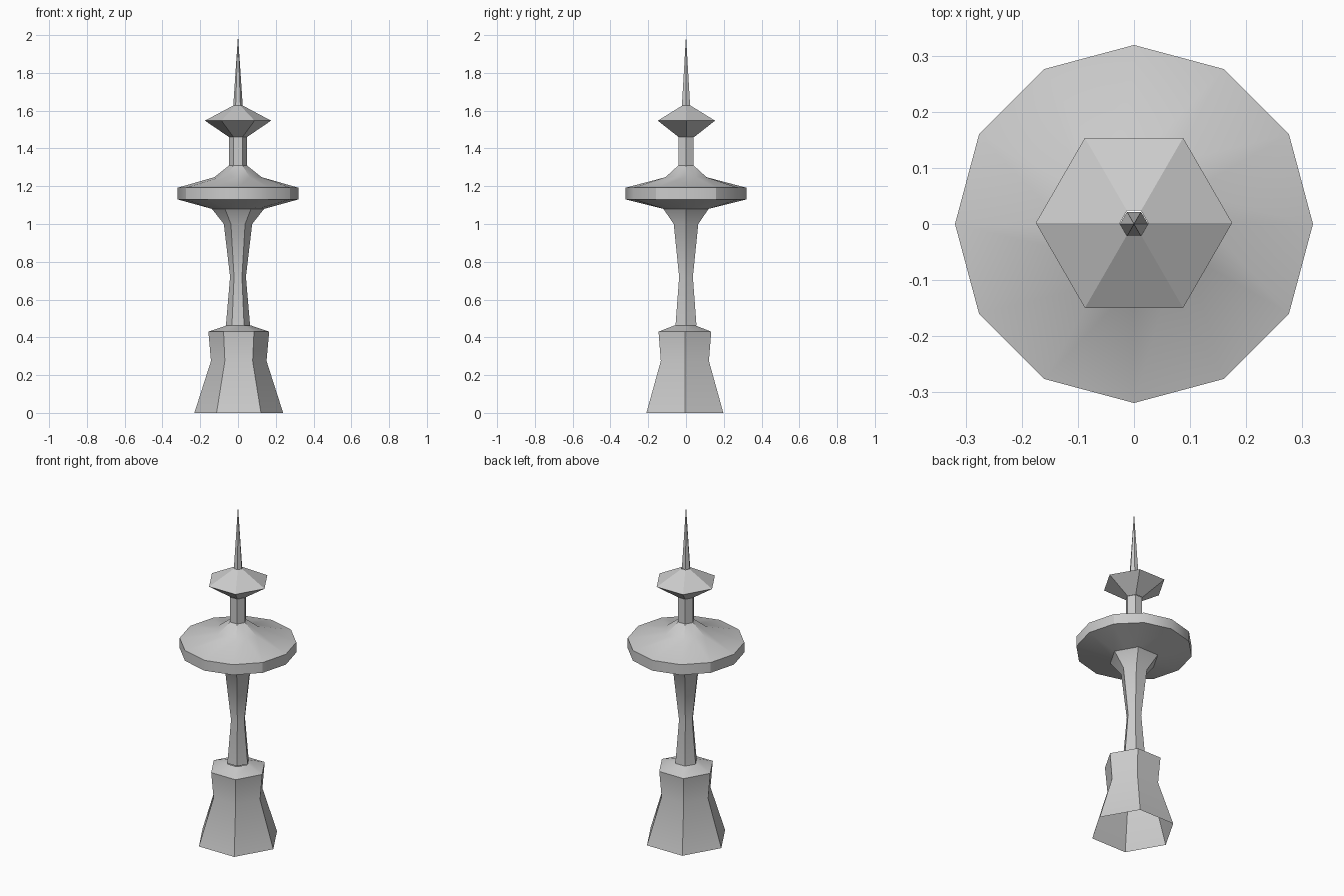
import bpy, math

if "Cube" in bpy.data.objects:
    bpy.data.objects.remove(bpy.data.objects["Cube"])

grey = bpy.data.materials.new("light grey")
grey.diffuse_color = (0.6, 0.6, 0.6, 1)
grey.use_nodes = True
grey.node_tree.nodes["Principled BSDF"].inputs["Base Color"].default_value = grey.diffuse_color


def lathe(name, rings, sides=6, center=(0, 0)):
    """Stack rings (radius, z, hexagonal?) into a faceted shell; radius 0 makes a tip."""
    verts, loops, faces = [], [], []
    for radius, z, hexagonal in rings:
        loop = []
        for i in range(1 if radius == 0 else sides):
            a = 2 * math.pi * i / sides
            # On a 12-sided ring, odd points drop to the middle of a hexagon side
            r = radius * math.cos(math.pi / 6) if hexagonal and sides == 12 and i % 2 else radius
            loop.append(len(verts))
            verts.append((center[0] + r * math.cos(a), center[1] + r * math.sin(a), z))
        loops.append(loop)
    for low, high in zip(loops, loops[1:]):
        for i in range(sides):
            j = (i + 1) % sides
            if len(high) == 1:
                faces.append((low[i], low[j], high[0]))
            else:
                faces.append((low[i], low[j], high[j], high[i]))
    mesh = bpy.data.meshes.new(name)
    mesh.from_pydata(verts, [], faces)
    mesh.materials.append(grey)
    obj = bpy.data.objects.new(name, mesh)
    bpy.context.collection.objects.link(obj)
    bpy.ops.object.select_all(action='DESELECT')
    obj.select_set(True)
    bpy.context.view_layer.objects.active = obj
    bpy.ops.object.shade_smooth_by_angle(angle=math.radians(30))
    return obj


def hexes(*points):
    return [(r, z, True) for r, z in points]


# Flared hollow foot with a sloping shoulder
lathe("base", hexes((0.235, 0), (0.147, 0.275), (0.161, 0.43), (0.064, 0.463)),
      center=(0.004, -0.006))

# Waisted column flaring out under the deck
lathe("shaft", hexes((0.064, 0.463), (0.042, 0.72), (0.075, 1.0), (0.138, 1.08)))

# Twelve-sided observation deck, blending into six-sided collars
lathe("observation_deck",
      [(0.138, 1.08, True), (0.319, 1.13, False), (0.319, 1.192, False),
       (0.125, 1.248, True), (0.047, 1.31, True)], sides=12)

# Narrow neck above the deck
lathe("neck", hexes((0.047, 1.31), (0.047, 1.46)))

# Upper pod
lathe("upper_pod", hexes((0.047, 1.46), (0.175, 1.547), (0.025, 1.627)), center=(0, 0.002))

# Needle
lathe("spire", hexes((0.025, 1.627), (0, 2.0)))
